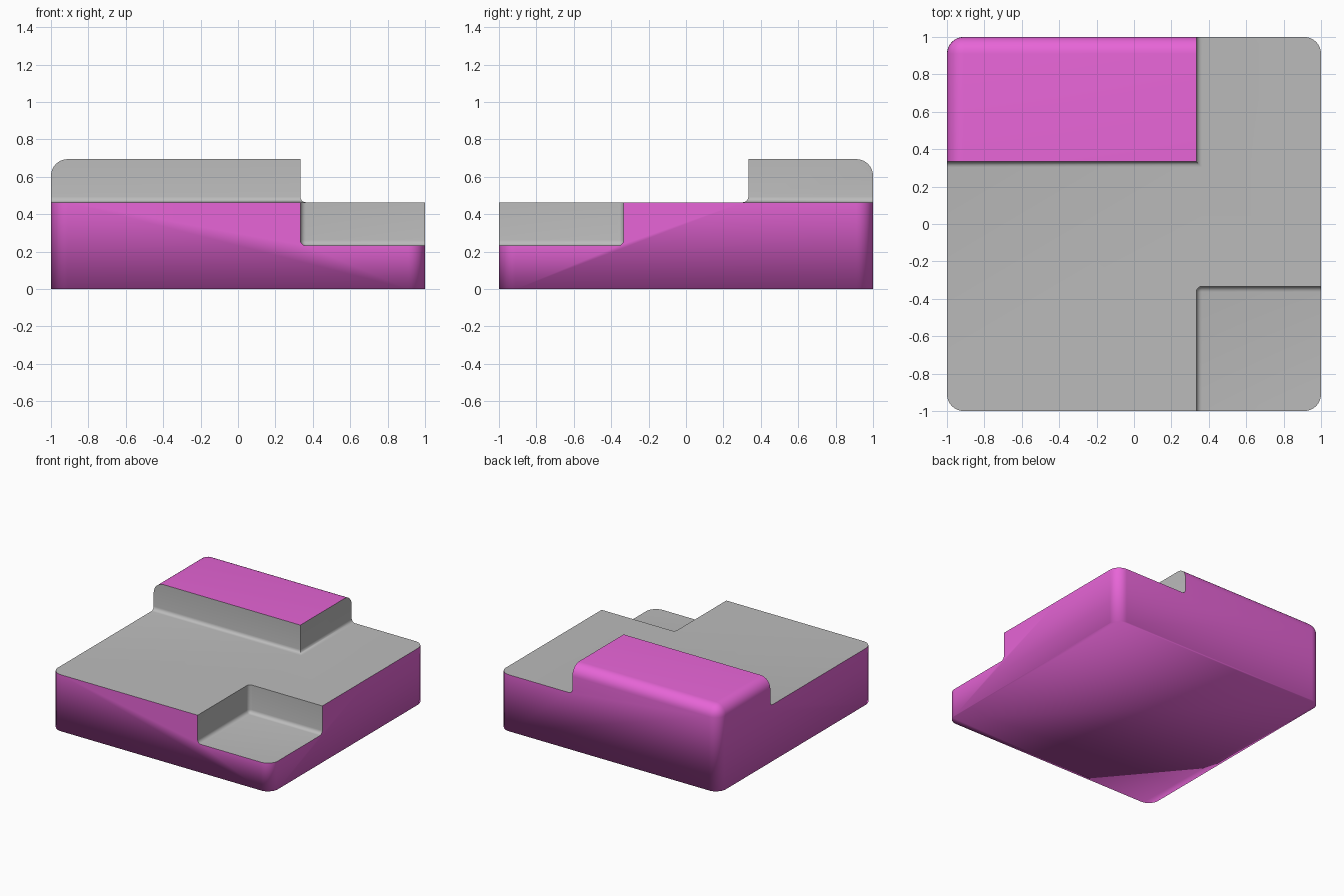
import bpy, bmesh, math

if "Cube" in bpy.data.objects:
    bpy.data.objects.remove(bpy.data.objects["Cube"])

S = 1 / 3                         # step position in x and y
H = (0.232, 0.464, 0.695)         # step heights


def material(name, color):
    m = bpy.data.materials.new(name)
    m.diffuse_color = color
    m.use_nodes = True
    m.node_tree.nodes["Principled BSDF"].inputs["Base Color"].default_value = m.diffuse_color
    return m


magenta = material("magenta", (0.80, 0.13, 0.68, 1))
grey = material("grey", (0.5, 0.5, 0.5, 1))


def box(name, lo, hi, radius, segments, pick=lambda e: True, mat_index=0):
    """Axis-aligned box with the picked edges rounded."""
    bm = bmesh.new()
    bmesh.ops.create_cube(bm, size=1)
    for v in bm.verts:
        v.co = [lo[i] if v.co[i] < 0 else hi[i] for i in range(3)]
    bmesh.ops.bevel(bm, geom=[e for e in bm.edges if pick(e)], offset=radius,
                    segments=segments, profile=0.5, affect='EDGES', clamp_overlap=True)
    for f in bm.faces:
        f.material_index = mat_index
    me = bpy.data.meshes.new(name)
    bm.to_mesh(me)
    bm.free()
    me.materials.append(magenta)
    me.materials.append(grey)
    ob = bpy.data.objects.new(name, me)
    bpy.context.collection.objects.link(ob)
    return ob


# Block: rounded everywhere except around the flat base
block = box("stepped_block", (-1, -1, 0), (1, 1, H[2]), 0.09, 8,
            lambda e: max(v.co.z for v in e.verts) > 0.01)

# Cutters: right strip, front strip and the low corner notch
cuts = {
    "right_cutter": ((S, -2, H[1]), (2, 2, 2)),
    "front_cutter": ((-2, -2.1, H[1]), (2.1, S, 2.1)),
    "notch_cutter": ((S, -2.2, H[0]), (2.2, -S, 2.2)),
}
cutters = []
for name, (lo, hi) in cuts.items():
    c = box(name, lo, hi, 0.03, 5, mat_index=1)
    c.hide_render = True
    cutters.append(c)
    mod = block.modifiers.new(name, 'BOOLEAN')
    mod.operation = 'DIFFERENCE'
    mod.solver = 'EXACT'
    mod.object = c

# Bake the cuts and drop the helpers
bpy.context.view_layer.update()
deps = bpy.context.evaluated_depsgraph_get()
baked = bpy.data.meshes.new_from_object(block.evaluated_get(deps))
block.modifiers.clear()
block.data = baked
for c in cutters:
    bpy.data.objects.remove(c)

# Soft shading, with crisp borders around the cut faces
bm = bmesh.new()
bm.from_mesh(baked)
bmesh.ops.remove_doubles(bm, verts=bm.verts, dist=1e-4)
for f in bm.faces:
    f.smooth = True
for e in bm.edges:
    if len(e.link_faces) == 2:
        a, b = e.link_faces
        cut_border = a.material_index != b.material_index
        corner = a.material_index == 1 and e.calc_face_angle(0) > math.radians(40)
        e.smooth = not (cut_border or corner)
bm.to_mesh(baked)
bm.free()
